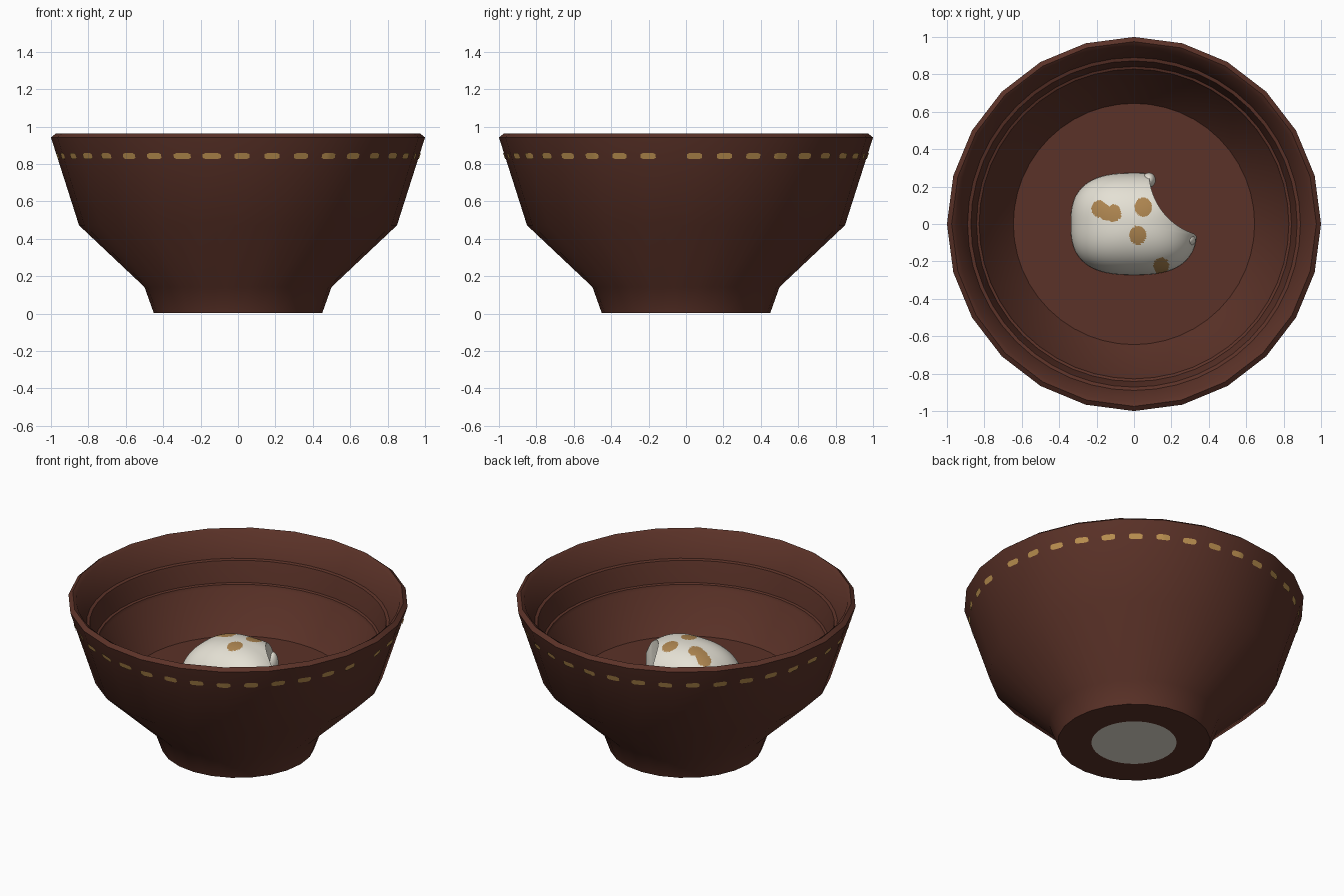
import bpy, bmesh, math
from math import sin, cos, pi, radians

if "Cube" in bpy.data.objects:
    bpy.data.objects.remove(bpy.data.objects["Cube"])


def material(name, rgb):
    m = bpy.data.materials.new(name)
    m.diffuse_color = (*rgb, 1)
    m.use_nodes = True
    m.node_tree.nodes["Principled BSDF"].inputs["Base Color"].default_value = m.diffuse_color
    return m


BROWN = material("brown_clay", (0.105, 0.032, 0.021))
GOLD = material("gold_trim", (0.50, 0.28, 0.08))
CREAM = material("cream", (0.78, 0.75, 0.66))
TAN = material("tan_spot", (0.42, 0.235, 0.08))


def finish(name, bm, mats, angle=38):
    bmesh.ops.recalc_face_normals(bm, faces=bm.faces)
    me = bpy.data.meshes.new(name)
    bm.to_mesh(me)
    bm.free()
    for m in mats:
        me.materials.append(m)
    ob = bpy.data.objects.new(name, me)
    bpy.context.collection.objects.link(ob)
    bpy.context.view_layer.objects.active = ob
    ob.select_set(True)
    bpy.ops.object.shade_smooth_by_angle(angle=radians(angle))
    ob.select_set(False)
    return ob


def skin(bm, rings):
    """Join consecutive closed rings with quads."""
    n = len(rings[0])
    return [bm.faces.new((a[i], a[(i + 1) % n], b[(i + 1) % n], b[i]))
            for a, b in zip(rings, rings[1:]) for i in range(n)]


def facet(angle):
    """Radius factor of the 24-sided outside at an angle."""
    step = pi / 12
    return cos(step / 2) / cos(angle % step - step / 2)


# Bowl: 24-sided outside, rounder stepped inside
OUTER = [(0.45, 0), (0.50, 0.14), (0.85, 0.47), (1.0, 0.94), (0.975, 0.96)]
INNER = [(0.95, 0.945), (0.89, 0.80), (0.872, 0.795), (0.866, 0.775),
         (0.842, 0.665), (0.828, 0.66), (0.822, 0.64), (0.645, 0.41)]
SEG = 48
bm = bmesh.new()
rings = []
for k, (r, z) in enumerate(OUTER + INNER):
    ring = []
    for i in range(SEG):
        a = 2 * pi * i / SEG
        f = facet(a + 1e-9) if k < len(OUTER) else 1
        ring.append(bm.verts.new((r * f * cos(a), r * f * sin(a), z)))
    rings.append(ring)
skin(bm, rings)
bm.faces.new(rings[0])
bm.faces.new(rings[-1])
finish("bowl", bm, [BROWN])

# Pale disc under the foot
bm = bmesh.new()
bmesh.ops.create_circle(bm, cap_ends=True, radius=0.25, segments=48)
for v in bm.verts:
    v.co.z = -0.002
pad = finish("base_disc", bm, [CREAM])
for p in pad.data.polygons:
    if p.normal.z > 0:
        pad.data.flip_normals()
        break

# Gold dashes following the outer wall, with one wider gap on the right
bm = bmesh.new()
for d in range(37):
    mid = radians(2.7 + 9.59 * d)
    half = radians(2.9 if d in (26, 27) else 2.4)
    rows = []
    for j in range(7):
        t = -1 + j / 3
        a = mid + half * t
        h = 0.016 * (0.6 if abs(t) > 0.9 else 1)
        col = []
        for z in (0.84 - h, 0.84 + h):
            r = (0.85 + 0.15 * (z - 0.47) / 0.47) * facet(a) + 0.005
            col.append(bm.verts.new((r * cos(a), r * sin(a), z)))
        rows.append(col)
    for p, q in zip(rows, rows[1:]):
        bm.faces.new((p[0], q[0], q[1], p[1]))
dashes = finish("gold_dashes", bm, [GOLD])
# make every dash face outward
bm = bmesh.new()
bm.from_mesh(dashes.data)
for f in bm.faces:
    c = f.calc_center_median()
    if f.normal.x * c.x + f.normal.y * c.y < 0:
        f.normal_flip()
bm.to_mesh(dashes.data)
bm.free()

# Bitten bun: rounded dome with a round bite on the back right
A, B, N, H, FLOOR = 0.338, 0.272, 2.7, 0.27, 0.41
BX, BY, BR = 0.43, 0.28, 0.35
SPOTS = [(-0.185, 0.08, 0.042), (-0.15, 0.06, 0.038), (-0.11, 0.058, 0.042),
         (0.05, 0.09, 0.046), (0.02, -0.06, 0.045), (0.145, -0.225, 0.042)]


def full_radius(a):
    return (abs(cos(a) / A) ** N + abs(sin(a) / B) ** N) ** (-1 / N)


def cut_radius(a):
    r = full_radius(a)
    b = BX * cos(a) + BY * sin(a)
    disc = b * b - (BX * BX + BY * BY - BR * BR)
    if b > 0 and disc > 0:
        r = min(r, b - math.sqrt(disc))
    return r


bm = bmesh.new()
SEG, ROWS = 192, 48
rings = []
for k in range(1, ROWS + 2):
    ring = []
    for i in range(SEG):
        a = 2 * pi * i / SEG
        s = sin(pi / 2 * min(k, ROWS) / ROWS)
        r = s * cut_radius(a)
        q = min(1, r / full_radius(a))
        z = FLOOR + (0 if k > ROWS else H * max(0, 1 - q ** 2.3) ** (1 / 2.1))
        ring.append(bm.verts.new((r * cos(a), r * sin(a), z)))
    rings.append(ring)
skin(bm, rings)
bm.faces.new(rings[0])
bmesh.ops.remove_doubles(bm, verts=bm.verts, dist=1e-5)
for f in bm.faces:
    c = f.calc_center_median()
    if any(math.hypot(c.x - x, (c.y - y) * 0.9) < r for x, y, r in SPOTS):
        f.material_index = 1
finish("bitten_bun", bm, [CREAM, TAN], 45)

# Swollen lips at both ends of the bite
bm = bmesh.new()
for x, y, z, sx, sy, sz in [(0.29, -0.085, 0.47, 0.04, 0.036, 0.07),
                            (0.08, 0.235, 0.47, 0.036, 0.04, 0.07)]:
    made = bmesh.ops.create_uvsphere(bm, u_segments=20, v_segments=12, radius=1)
    for v in made["verts"]:
        v.co = (x + v.co.x * sx, y + v.co.y * sy, z + v.co.z * sz)
finish("bite_lips", bm, [CREAM])
for ob in bpy.data.objects:
    ob.location.z = 0.002
